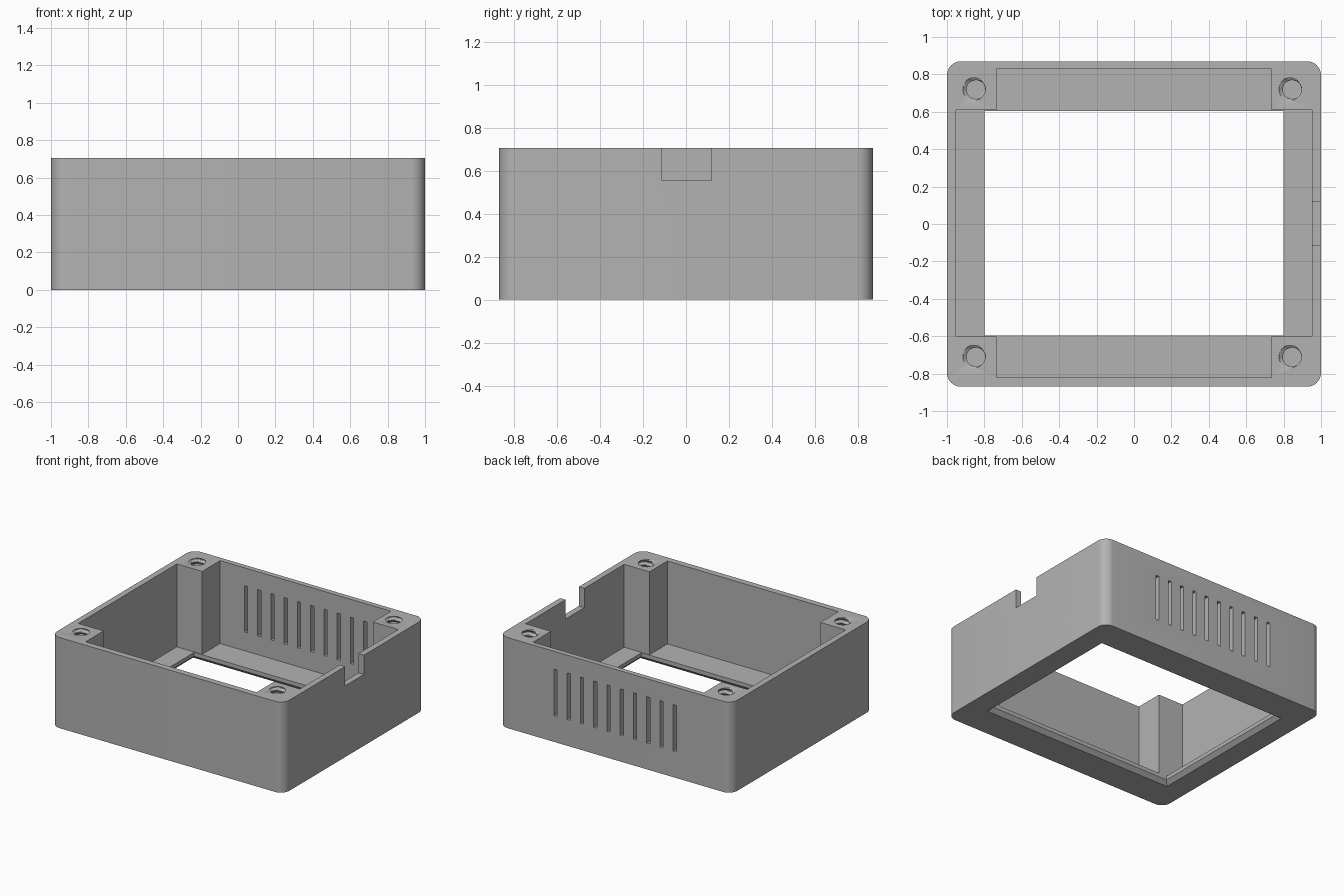
import bpy, bmesh, math

cube = bpy.data.objects.get("Cube")
if cube:
    bpy.data.objects.remove(cube, do_unlink=True)

HEIGHT = 0.705
FLOOR = 0.06
SHIFT = 0.004  # inner cut-outs sit slightly towards the back

grey = bpy.data.materials.new("plain_grey")
grey.use_nodes = True
grey.diffuse_color = (0.45, 0.45, 0.45, 1)
grey.node_tree.nodes["Principled BSDF"].inputs["Base Color"].default_value = grey.diffuse_color


def loft(name, rings):
    """Closed solid through a stack of matching rings of points."""
    bm = bmesh.new()
    loops = [[bm.verts.new(p) for p in ring] for ring in rings]
    for low, high in zip(loops, loops[1:]):
        for i in range(len(low)):
            j = (i + 1) % len(low)
            bm.faces.new((low[i], low[j], high[j], high[i]))
    bm.faces.new(loops[0][::-1])
    bm.faces.new(loops[-1])
    bmesh.ops.recalc_face_normals(bm, faces=bm.faces)
    mesh = bpy.data.meshes.new(name)
    bm.to_mesh(mesh)
    bm.free()
    mesh.materials.append(grey)
    obj = bpy.data.objects.new(name, mesh)
    bpy.context.collection.objects.link(obj)
    return obj


def prism(name, outline, bottom, top):
    return loft(name, [[(x, y, z) for x, y in outline] for z in (bottom, top)])


def rectangle(x0, x1, y0, y1):
    return [(x0, y0), (x1, y0), (x1, y1), (x0, y1)]


def rounded_rectangle(hx, hy, radius, steps=8):
    points = []
    for corner, (sx, sy) in enumerate([(1, 1), (-1, 1), (-1, -1), (1, -1)]):
        for i in range(steps + 1):
            a = math.pi / 2 * (corner + i / steps)
            points.append((sx * (hx - radius) + radius * math.cos(a),
                           sy * (hy - radius) + radius * math.sin(a)))
    return points


def cut(target, cutter):
    mod = target.modifiers.new("cut", 'BOOLEAN')
    mod.operation = 'DIFFERENCE'
    mod.solver = 'EXACT'
    mod.object = cutter
    cutter.hide_render = True
    bpy.ops.object.select_all(action='DESELECT')
    bpy.context.view_layer.objects.active = target
    target.select_set(True)
    bpy.ops.object.modifier_apply(modifier=mod.name)
    bpy.data.objects.remove(cutter, do_unlink=True)


# Outer shell with rounded vertical corners
case = prism("enclosure_case", rounded_rectangle(1, 0.87, 0.075), 0, HEIGHT)

# Cross-shaped cavity, leaving four corner posts
wx, wy, px, py = 0.953, 0.826, 0.735, 0.605
quarter = [(wx, py), (px, py), (px, wy)]
cross = []
for sx, sy in [(1, 1), (-1, 1), (-1, -1), (1, -1)]:
    part = [(sx * x, sy * y + SHIFT) for x, y in quarter]
    cross += part if sx * sy > 0 else part[::-1]
cut(case, prism("cavity", cross, FLOOR, HEIGHT + 0.1))

# Floor window, bevelled outwards on the underside
levels = [(-0.01, 0.04), (0.03, 0), (FLOOR + 0.1, 0)]
cut(case, loft("window", [
    [(x, y + SHIFT, z) for x, y in rectangle(-0.8 - g, 0.8 + g, -0.6 - g, 0.6 + g)]
    for z, g in levels]))

# Cable notch in the left wall
cut(case, prism("cable_notch",
                rectangle(0.9, 1.1, SHIFT - 0.115, SHIFT + 0.115), 0.555, HEIGHT + 0.1))

# Row of ventilation slots in the back wall
for i in range(10):
    x = (i - 4.5) * 0.114
    cut(case, prism("vent_slot", rectangle(x - 0.014, x + 0.014, 0.78, 0.92), 0.205, 0.565))


# Threaded screw holes in the posts
def threaded_hole(cx, cy, depth=0.28, pitch=0.04, sides=32, per_turn=6):
    rings = []
    count = round((depth + pitch) / pitch * per_turn)
    for k in range(count + 1):
        z = HEIGHT - depth + k * pitch / per_turn + 0.001
        ring = []
        for i in range(sides):
            turn = i / sides
            phase = (k / per_turn - turn) % 1
            r = 0.05 + 0.02 * min(1, max(0, 1.5 - abs(4 * phase - 2)))
            a = math.tau * turn
            ring.append((cx + r * math.cos(a), cy + r * math.sin(a), z))
        rings.append(ring)
    return loft("threaded_hole", rings)


for sx in (-1, 1):
    for sy in (-1, 1):
        cut(case, threaded_hole(sx * 0.845, sy * 0.715 + SHIFT))

# Smooth rounded corners, crisp edges
bpy.ops.object.select_all(action='DESELECT')
case.select_set(True)
bpy.context.view_layer.objects.active = case
bpy.ops.object.shade_smooth_by_angle(angle=math.radians(30))
